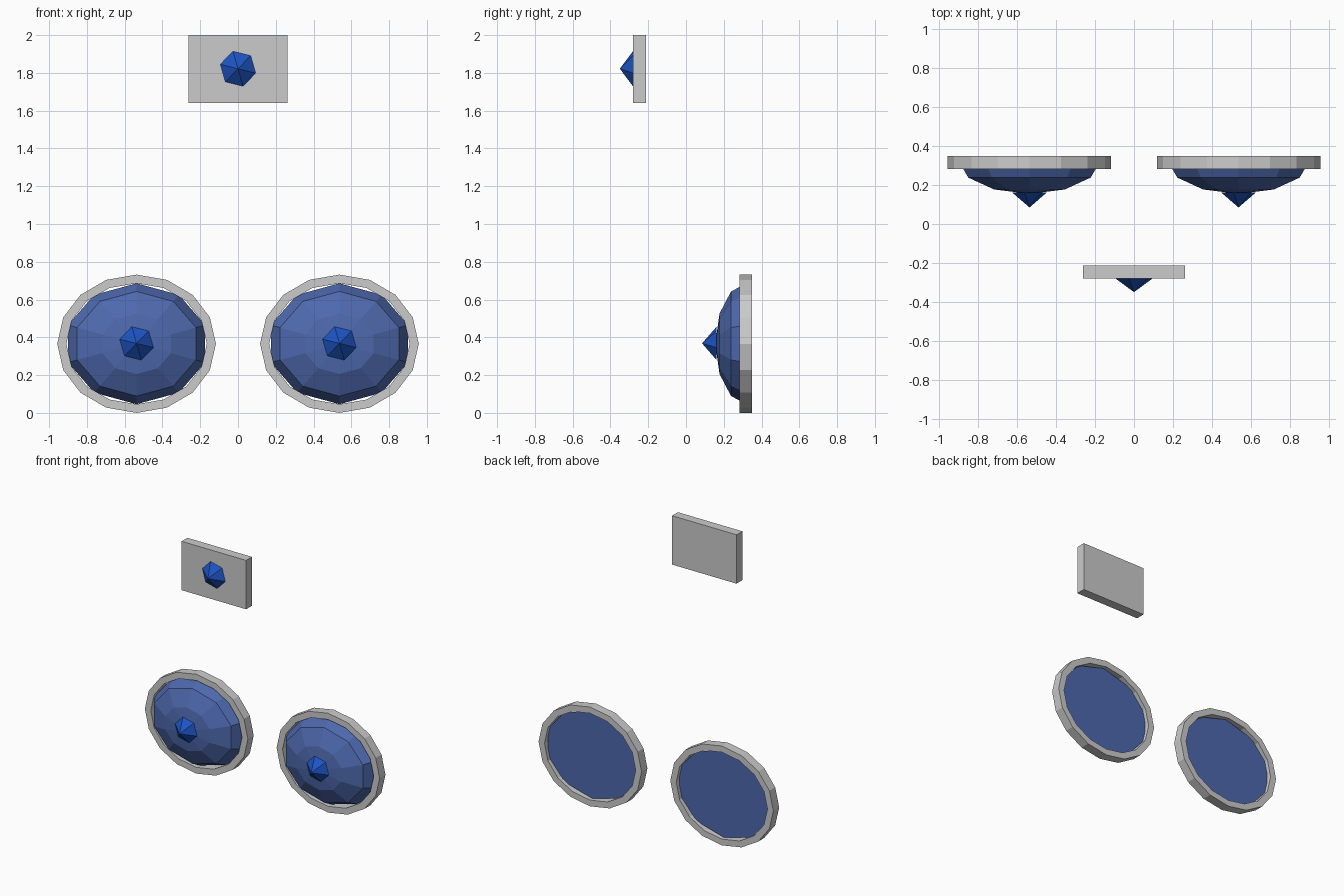
import bpy, bmesh
from math import sin, cos, radians, tau

if "Cube" in bpy.data.objects:
    bpy.data.objects.remove(bpy.data.objects["Cube"])


def material(name, color):
    m = bpy.data.materials.new(name)
    m.diffuse_color = color
    m.use_nodes = True
    m.node_tree.nodes["Principled BSDF"].inputs["Base Color"].default_value = m.diffuse_color
    return m


dome_blue = material("dome_blue", (0.075, 0.14, 0.42, 1))
gem_blue = material("gem_blue", (0.012, 0.09, 0.55, 1))


def finish(bm, name, mat=None):
    bmesh.ops.recalc_face_normals(bm, faces=bm.faces)
    me = bpy.data.meshes.new(name)
    bm.to_mesh(me)
    bm.free()
    ob = bpy.data.objects.new(name, me)
    bpy.context.collection.objects.link(ob)
    if mat:
        me.materials.append(mat)
    return ob


def loop(bm, n, cx, y, cz, rx, rz, start):
    return [bm.verts.new((cx + rx * cos(start + tau * i / n), y,
                          cz + rz * sin(start + tau * i / n))) for i in range(n)]


def bridge(bm, a, b):
    n = len(a)
    for i in range(n):
        j = (i + 1) % n
        bm.faces.new((a[i], a[j], b[j], b[i]))


def cap_point(bm, ring, co):
    tip = bm.verts.new(co)
    for i in range(len(ring)):
        bm.faces.new((ring[i - 1], ring[i], tip))


def gem(name, x, base_y, tip_y, z, r):
    # six-sided pointed gem
    bm = bmesh.new()
    base = loop(bm, 6, x, base_y, z, r, r, radians(-14))
    bm.faces.new(base)
    cap_point(bm, base, (x, tip_y, z))
    finish(bm, name, gem_blue)


def dome(name, x, z):
    # flattened half sphere, ten segments, flat back
    bm = bmesh.new()
    back, depth = 0.322, 0.167
    rings = [loop(bm, 10, x, back - depth * cos(radians(t)), z,
                  0.382 * sin(radians(t)), 0.32 * sin(radians(t)), radians(90))
             for t in (90, 60, 30)]
    bm.faces.new(rings[0])
    bridge(bm, rings[0], rings[1])
    bridge(bm, rings[1], rings[2])
    cap_point(bm, rings[2], (x, back - depth, z))
    finish(bm, name, dome_blue)


def rim(name, x, z):
    # sixteen-sided oval ring with square section
    bm = bmesh.new()
    section = ((0.42, 0.366, 0.282), (0.42, 0.366, 0.35),
               (0.372, 0.32, 0.35), (0.372, 0.32, 0.282))
    rings = [loop(bm, 16, x, y, z, rx, rz, 0) for rx, rz, y in section]
    for i in range(4):
        bridge(bm, rings[i - 1], rings[i])
    finish(bm, name)


# pair of rimmed domes
for side, x in (("left", -0.537), ("right", 0.537)):
    rim(side + "_rim", x, 0.366)
    dome(side + "_dome", x, 0.366)
    gem(side + "_gem", x, 0.162, 0.085, 0.368, 0.092)

# upper plate with gem
bm = bmesh.new()
bmesh.ops.create_cube(bm, size=1)
bmesh.ops.scale(bm, vec=(0.526, 0.068, 0.36), verts=bm.verts)
bmesh.ops.translate(bm, vec=(0, -0.247, 1.82), verts=bm.verts)
finish(bm, "upper_plate")
gem("upper_gem", 0, -0.28, -0.35, 1.822, 0.098)
